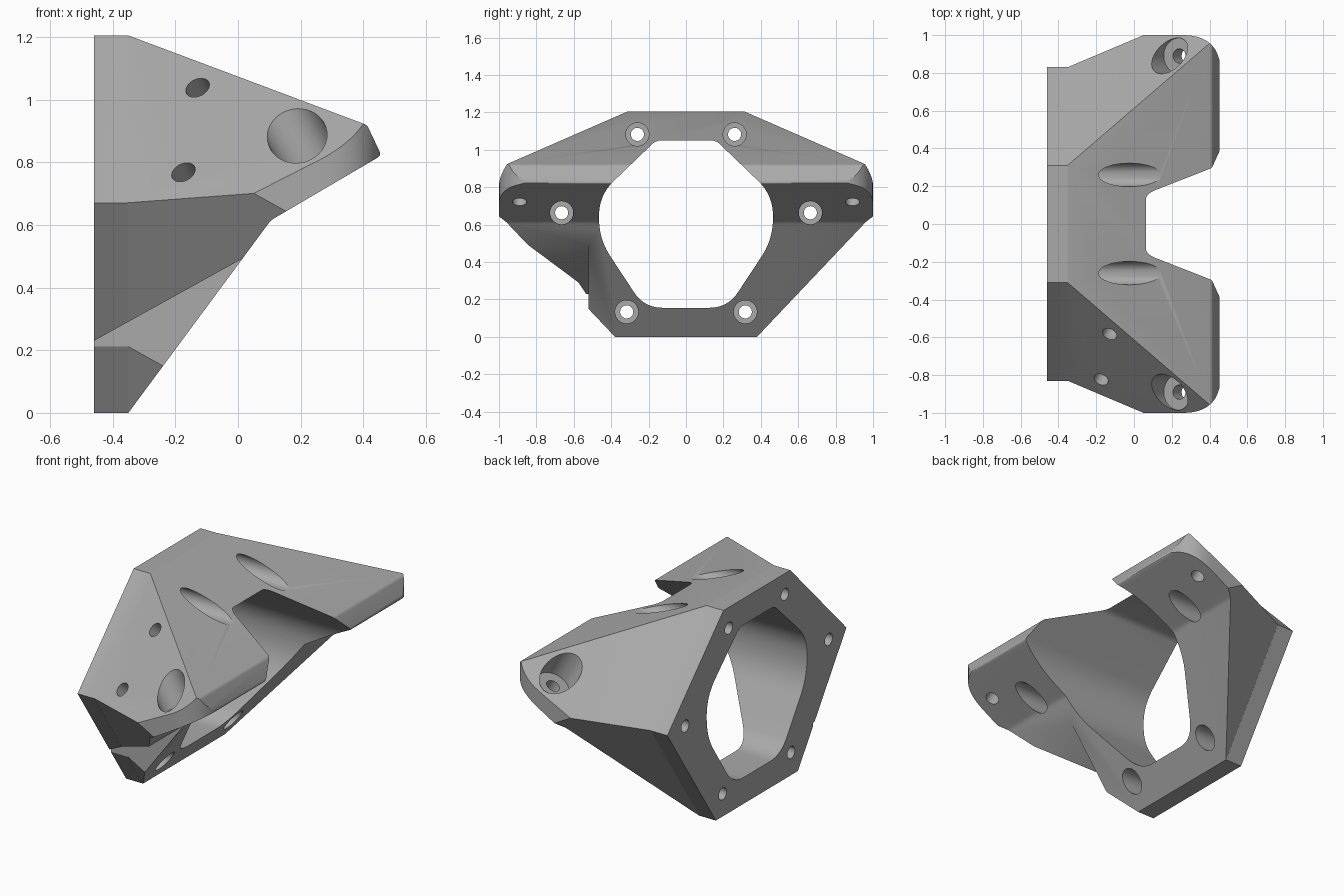
import bpy, bmesh, math
from mathutils import Vector, Matrix

if "Cube" in bpy.data.objects:
    bpy.data.objects.remove(bpy.data.objects["Cube"], do_unlink=True)

grey = bpy.data.materials.new("plain_grey")
grey.use_nodes = True
grey.diffuse_color = (0.4, 0.4, 0.4, 1)
grey.node_tree.nodes["Principled BSDF"].inputs["Base Color"].default_value = (0.4, 0.4, 0.4, 1)


def to_object(name, bm):
    bmesh.ops.recalc_face_normals(bm, faces=bm.faces)
    mesh = bpy.data.meshes.new(name)
    bm.to_mesh(mesh)
    bm.free()
    mesh.materials.append(grey)
    ob = bpy.data.objects.new(name, mesh)
    bpy.context.collection.objects.link(ob)
    return ob


def rounded(corners, steps=10):
    """Round each (u, v, tangent length) corner of a closed outline."""
    out = []
    n = len(corners)
    for i, (u, v, t) in enumerate(corners):
        p = Vector((u, v))
        if t == 0:
            out.append(p)
            continue
        a = p + (Vector(corners[i - 1][:2]) - p).normalized() * t
        b = p + (Vector(corners[(i + 1) % n][:2]) - p).normalized() * t
        for k in range(steps + 1):
            s = k / steps
            out.append(a * (1 - s) ** 2 + p * 2 * s * (1 - s) + b * s * s)
    return out


def prism(name, outline, axis, lo, hi):
    """Extrude a 2D outline along one axis."""
    place = {"x": lambda u, v, w: (w, u, v),
             "y": lambda u, v, w: (u, w, v),
             "z": lambda u, v, w: (u, v, w)}[axis]
    bm = bmesh.new()
    face = bm.faces.new([bm.verts.new(place(u, v, lo)) for u, v in outline])
    new = bmesh.ops.extrude_face_region(bm, geom=[face])["geom"]
    shift = Vector(place(0, 0, hi - lo))
    bmesh.ops.translate(bm, vec=shift, verts=[g for g in new if isinstance(g, bmesh.types.BMVert)])
    return to_object(name, bm)


def rod(start, end, radius):
    """Cylinder between two points, used as a drill."""
    start, end = Vector(start), Vector(end)
    d = end - start
    turn = d.to_track_quat("Z", "Y").to_matrix().to_4x4()
    bm = bmesh.new()
    bmesh.ops.create_cone(bm, cap_ends=True, segments=40, radius1=radius, radius2=radius,
                          depth=d.length, matrix=Matrix.Translation((start + end) / 2) @ turn)
    return to_object("drill", bm)


def combine(target, other, operation):
    other.hide_render = True
    mod = target.modifiers.new("combine", "BOOLEAN")
    mod.operation, mod.solver, mod.object = operation, "EXACT", other
    bpy.context.view_layer.objects.active = target
    bpy.ops.object.modifier_apply(modifier=mod.name)
    bpy.data.objects.remove(other, do_unlink=True)


def mirrored(half):
    return half + [(-p[0],) + tuple(p[1:]) for p in reversed(half)]


# Flared body: a block trimmed by upper and lower side planes
bm = bmesh.new()
bmesh.ops.create_cube(bm, size=3)
bmesh.ops.translate(bm, vec=(1.1, 0, 0.6), verts=bm.verts)
for side in (1, -1):
    for normal, dist in (((-0.265, 0.535 * side, 0.52), 0.886), ((-0.25, 0.67 * side, -0.45), 0.342)):
        n = Vector(normal)
        cut = bmesh.ops.bisect_plane(bm, geom=bm.verts[:] + bm.edges[:] + bm.faces[:],
                                     plane_co=n * dist / n.length_squared, plane_no=n, clear_outer=True)
        rim = [e for e in cut["geom_cut"] if isinstance(e, bmesh.types.BMEdge)]
        bmesh.ops.holes_fill(bm, edges=rim)
body = to_object("mounting_bracket", bm)

# Straight six-sided mounting plate at the flat end
plate = prism("plate", mirrored([(0.29, -0.134), (0.83, 0.67), (0.206, 1.312)]), "x", -0.6, -0.351)
combine(body, plate, "UNION")

# Side silhouette and rounded plan outline
side_profile = [(-0.46, 0, 0), (-0.35, 0, 0), (0.105, 0.615, 0.015), (0.458, 0.822, 0.015),
                (0.412, 0.919, 0.01), (-0.35, 1.205, 0), (-0.46, 1.205, 0)]
combine(body, prism("side_outline", rounded(side_profile, 4), "y", -1.3, 1.3), "INTERSECT")
plan = [(-0.7, -1, 0), (0.459, -1, 0.2), (0.459, 1, 0.2), (-0.7, 1, 0)]
combine(body, prism("plan_outline", rounded(plan, 14), "z", -0.3, 1.6), "INTERSECT")

# Central opening, breaking out through the sloping top
opening = mirrored([(0.223, 0.155, 0.1), (0.465, 0.522, 0.11), (0.465, 0.757, 0.11), (0.16, 1.05, 0.03)])
combine(body, prism("opening", rounded(opening), "x", -0.8, 0.8), "DIFFERENCE")

# Relief under the front wing
relief = [(-0.7, 0.097), (0.3, 0.651), (0.3, -0.3), (-0.7, -0.3)]
combine(body, prism("relief", relief, "y", -1.3, -0.522), "DIFFERENCE")

# Mirrored screw holes: six through the plate, one through each wing
axis = Vector((0.505, 0, -0.863))
for side in (1, -1):
    for y, z in ((0.26, 1.082), (0.665, 0.663), (0.317, 0.133)):
        combine(body, rod((-0.6, y * side, z), (0.7, y * side, z), 0.035), "DIFFERENCE")
        combine(body, rod((-0.38, y * side, z), (0.7, y * side, z), 0.062), "DIFFERENCE")
    exit_point = Vector((0.285, 0.89 * side, 0.72))
    combine(body, rod(exit_point + axis * 0.2, exit_point - axis * 0.5, 0.038), "DIFFERENCE")
    combine(body, rod(exit_point - axis * 0.09, exit_point - axis * 0.6, 0.095), "DIFFERENCE")

# Two blind holes in the front upper face
n = Vector((-0.265, -0.535, 0.52)).normalized()
for point in ((-0.13, -0.585, 1.04), (-0.175, -0.825, 0.77)):
    p = Vector(point)
    combine(body, rod(p - n * 0.14, p + n * 0.1, 0.04), "DIFFERENCE")

# Smooth rounded walls, crisp edges
bpy.ops.object.select_all(action="DESELECT")
body.select_set(True)
bpy.context.view_layer.objects.active = body
bpy.ops.object.shade_smooth_by_angle(angle=math.radians(25))
